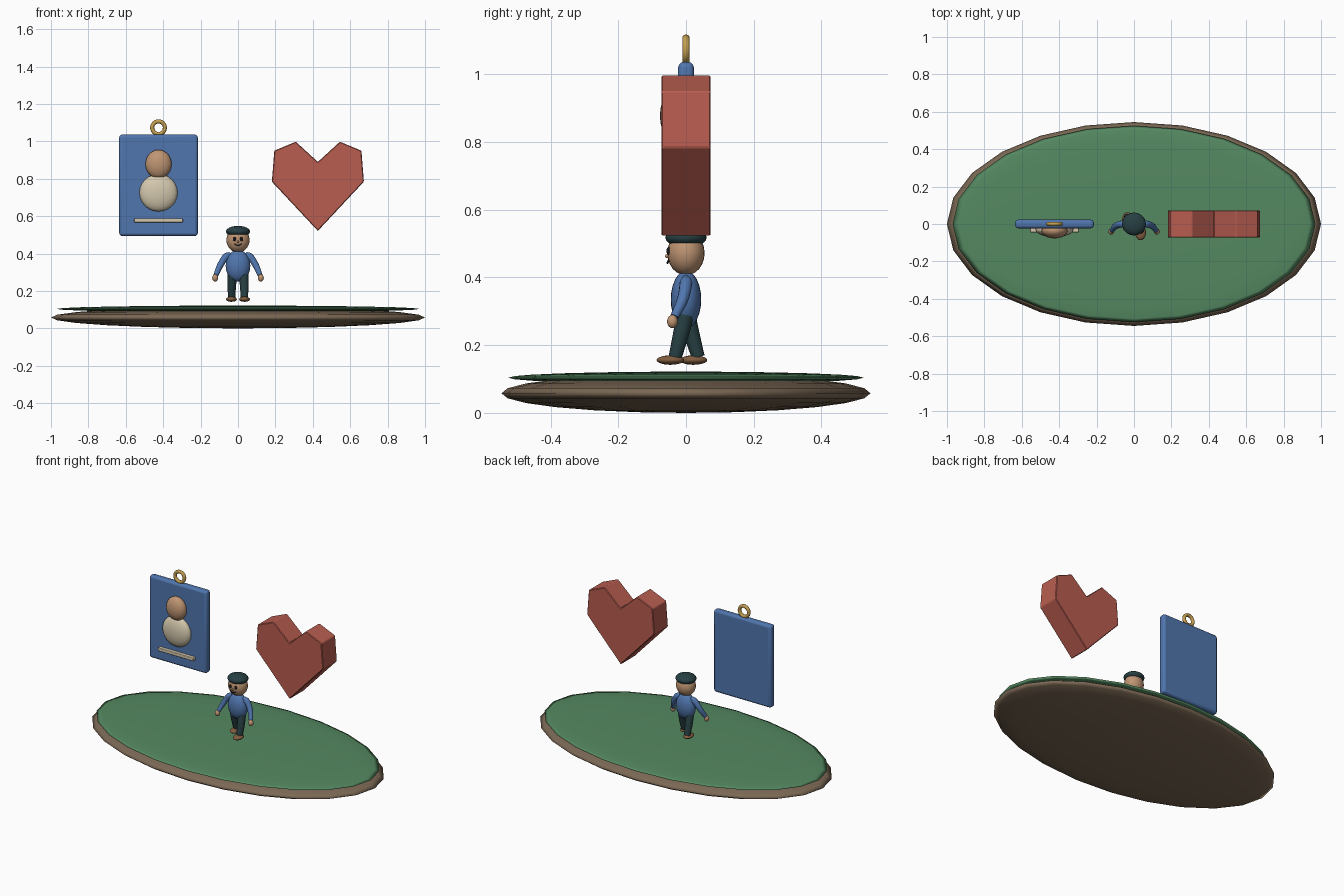
import bpy, bmesh, math
from mathutils import Vector

if "Cube" in bpy.data.objects:
    bpy.data.objects.remove(bpy.data.objects["Cube"])


def mat(name, r, g, b):
    m = bpy.data.materials.new(name)
    m.diffuse_color = (r, g, b, 1)
    m.use_nodes = True
    m.node_tree.nodes["Principled BSDF"].inputs["Base Color"].default_value = m.diffuse_color
    return m


EARTH = mat("earth", 0.20, 0.14, 0.09)
GRASS = mat("grass", 0.09, 0.25, 0.12)
BLUE = mat("blue", 0.08, 0.18, 0.42)
SKIN = mat("skin", 0.52, 0.30, 0.17)
TEAL = mat("dark_teal", 0.02, 0.05, 0.055)
SHOE = mat("shoe_brown", 0.22, 0.11, 0.05)
CREAM = mat("cream", 0.66, 0.58, 0.42)
GOLD = mat("gold", 0.55, 0.35, 0.08)
RED = mat("red", 0.48, 0.11, 0.08)
BLACK = mat("black", 0.01, 0.01, 0.012)


def finish(ob, name, material):
    ob.name = name
    ob.data.materials.clear()
    ob.data.materials.append(material)
    return ob


def ellipsoid(name, loc, radii, material, seg=24, rings=12):
    bpy.ops.mesh.primitive_uv_sphere_add(segments=seg, ring_count=rings, radius=1, location=loc)
    ob = bpy.context.object
    ob.scale = radii
    bpy.ops.object.transform_apply(location=False, rotation=False, scale=True)
    bpy.ops.object.shade_smooth()
    return finish(ob, name, material)


def bevel(ob, width, segments):
    m = ob.modifiers.new("bevel", 'BEVEL')
    m.width, m.segments = width, segments
    m.limit_method = 'ANGLE'


def box(name, loc, size, material, width):
    bpy.ops.mesh.primitive_cube_add(size=1, location=loc)
    ob = bpy.context.object
    ob.scale = size
    bpy.ops.object.transform_apply(location=False, rotation=False, scale=True)
    bevel(ob, width, 3)
    bpy.ops.object.shade_smooth_by_angle(angle=math.radians(40))
    return finish(ob, name, material)


def tube(name, points, radii, material):
    cu = bpy.data.curves.new(name, 'CURVE')
    cu.dimensions = '3D'
    cu.bevel_depth = 1
    cu.bevel_resolution = 4
    cu.use_fill_caps = True
    cu.resolution_u = 6
    sp = cu.splines.new('BEZIER')
    sp.bezier_points.add(len(points) - 1)
    for bp, p, r in zip(sp.bezier_points, points, radii):
        bp.co, bp.radius = Vector(p), r
        bp.handle_left_type = bp.handle_right_type = 'AUTO'
    ob = bpy.data.objects.new(name, cu)
    bpy.context.collection.objects.link(ob)
    bpy.ops.object.select_all(action='DESELECT')
    ob.select_set(True)
    bpy.context.view_layer.objects.active = ob
    bpy.ops.object.convert(target='MESH')
    ob = bpy.context.object
    bpy.ops.object.shade_smooth_by_angle(angle=math.radians(50))
    return finish(ob, name, material)


# Oval island
ellipsoid("island_earth", (0, 0, 0.058), (1.0, 0.545, 0.058), EARTH)
ellipsoid("island_grass", (0, 0, 0.104), (0.97, 0.525, 0.018), GRASS)

# Walking figure
ellipsoid("torso", (0, 0, 0.335), (0.066, 0.045, 0.085), BLUE)
ellipsoid("head", (0, 0, 0.472), (0.062, 0.055, 0.066), SKIN)
ellipsoid("cap", (0, 0, 0.518), (0.064, 0.061, 0.030), TEAL)
ellipsoid("nose", (0, -0.055, 0.463), (0.006, 0.007, 0.006), SKIN, 12, 8)
tube("mouth", [(-0.018, -0.051, 0.450), (0, -0.055, 0.443), (0.018, -0.051, 0.450)],
     [0.003] * 3, BLACK)
for side, s in (("left", -1), ("right", 1)):
    ellipsoid(side + "_eye", (s * 0.019, -0.051, 0.478), (0.009, 0.007, 0.012), BLACK, 16, 8)
    tube(side + "_arm",
         [(s * 0.040, 0, 0.400), (s * 0.062, 0, 0.385), (s * 0.096, -0.010, 0.335),
          (s * 0.118, -0.034, 0.284)],
         [0.010, 0.019, 0.017, 0.013], BLUE)
    ellipsoid(side + "_hand", (s * 0.122, -0.040, 0.270), (0.016, 0.016, 0.020), SKIN, 16, 8)
    step = -0.032 if s > 0 else 0.036
    tube(side + "_leg",
         [(s * 0.028, 0, 0.300), (s * 0.033, step * 0.45, 0.235), (s * 0.034, step, 0.165)],
         [0.027, 0.024, 0.020], TEAL)
    ellipsoid(side + "_shoe", (s * 0.035, step - 0.014, 0.156), (0.029, 0.041, 0.014), SHOE, 20, 10)

# Portrait badge
BX = -0.425
box("badge_plate", (BX, 0, 0.765), (0.42, 0.046, 0.542), BLUE, 0.015)
ellipsoid("badge_body", (BX, -0.030, 0.725), (0.102, 0.040, 0.100), CREAM)
ellipsoid("badge_head", (BX, -0.035, 0.878), (0.070, 0.042, 0.077), SKIN)
box("badge_bar", (BX, -0.032, 0.577), (0.26, 0.026, 0.022), CREAM, 0.004)
bpy.ops.mesh.primitive_torus_add(major_radius=0.034, minor_radius=0.011, major_segments=24,
                                 minor_segments=10, location=(BX, 0, 1.073),
                                 rotation=(math.pi / 2, 0, 0))
bpy.ops.object.shade_smooth()
finish(bpy.context.object, "badge_ring", GOLD)

# Faceted heart: half outline mirrored, then extruded front to back
HX = 0.427
half = [(0.118, 0.998), (0.233, 0.950), (0.246, 0.784)]
outline = ([(0, 0.890)] + half + [(0, 0.521)] + [(-x, z) for x, z in reversed(half)])
bm = bmesh.new()
face = bm.faces.new([bm.verts.new((HX + x, -0.073, z)) for x, z in outline])
ext = bmesh.ops.extrude_face_region(bm, geom=[face])
bmesh.ops.translate(bm, vec=(0, 0.146, 0),
                    verts=[v for v in ext["geom"] if isinstance(v, bmesh.types.BMVert)])
bmesh.ops.recalc_face_normals(bm, faces=bm.faces)
mesh = bpy.data.meshes.new("heart")
bm.to_mesh(mesh)
bm.free()
heart = bpy.data.objects.new("heart", mesh)
bpy.context.collection.objects.link(heart)
finish(heart, "heart", RED)
bevel(heart, 0.004, 1)
